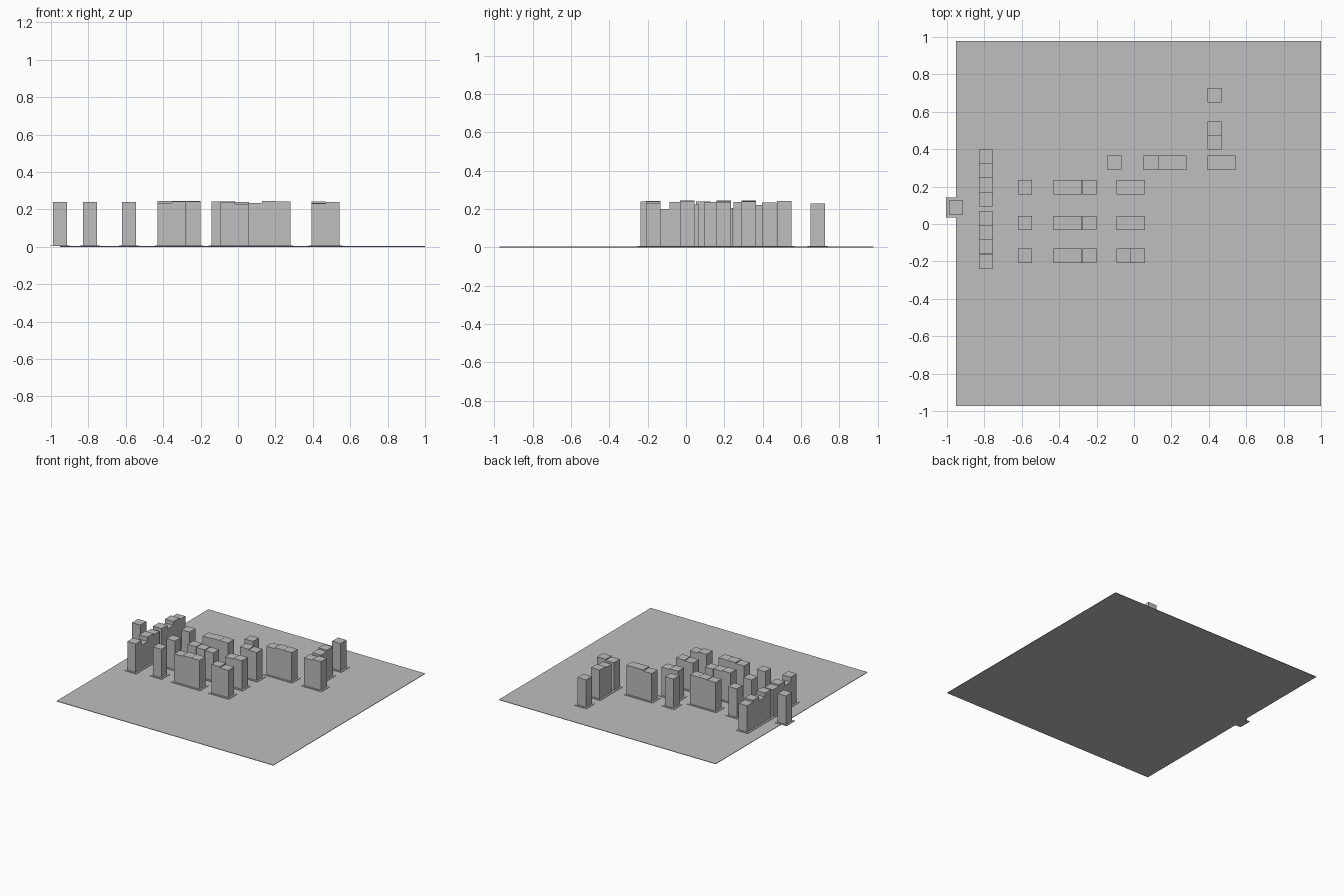
import bpy

cube = bpy.data.objects.get("Cube")
if cube:
    bpy.data.objects.remove(cube, do_unlink=True)

GREY = bpy.data.materials.new("light grey")
GREY.use_nodes = True
GREY.diffuse_color = (0.52, 0.52, 0.52, 1)
GREY.node_tree.nodes["Principled BSDF"].inputs["Base Color"].default_value = (0.52, 0.52, 0.52, 1)

GROUND = 0.004   # thickness of the ground sheet
PAD = 0.004      # thickness of each plinth
SIDE = 0.076     # tower width
PAD_SIDE = 0.106


def box(name, x, y, z0, z1, width):
    """Square block standing between two heights."""
    bpy.ops.mesh.primitive_cube_add(size=1, location=(x, y, (z0 + z1) / 2))
    obj = bpy.context.object
    obj.name = name
    obj.scale = (width, width, z1 - z0)
    bpy.ops.object.transform_apply(location=False, rotation=False, scale=True)
    obj.data.materials.append(GREY)


def tower(name, x, y, top):
    """Tower block on its own thin plinth."""
    box(name + "_plinth", x, y, GROUND, GROUND + PAD, PAD_SIDE)
    box(name, x, y, GROUND + PAD, top, SIDE)


def terrace(name, x, y, tops, dx=0.0, dy=0.0):
    """Adjoining towers in a line."""
    for i, top in enumerate(tops):
        tower(f"{name}_{i + 1}", x + dx * i, y + dy * i, top)


# Ground sheet
box("ground", 0.024, 0.002, 0, GROUND, 1.952)

# Lone tower overhanging the edge, and the long street beside it
tower("edge_tower", -0.952, 0.089, 0.24)
terrace("street_south", -0.792, -0.2, (0.24, 0.2, 0.237, 0.225), dy=0.0765)
terrace("street_north", -0.792, 0.132, (0.237, 0.205, 0.237, 0.222), dy=0.0765)

# Three parallel rows: single, triple and double blocks
rows = (
    ("front", -0.17, (0.235, 0.242, 0.242), (0.24, 0.23)),
    ("middle", 0.006, (0.245, 0.24, 0.235), (0.235, 0.24)),
    ("rear", 0.196, (0.24, 0.244, 0.244), (0.242, 0.236)),
)
for label, y, triple, double in rows:
    tower(label + "_single", -0.583, y, 0.24)
    terrace(label + "_triple", -0.392, y, triple, dx=0.077)
    terrace(label + "_double", -0.055, y, double, dx=0.075)

# Back row
tower("back_single", -0.105, 0.328, 0.242)
terrace("back_triple", 0.09, 0.328, (0.235, 0.244, 0.243), dx=0.076)
terrace("corner_double", 0.43, 0.328, (0.232, 0.24), dx=0.075)

# Rear wing behind the corner
terrace("wing_double", 0.43, 0.435, (0.233, 0.243), dy=0.077)
tower("wing_single", 0.43, 0.688, 0.23)
